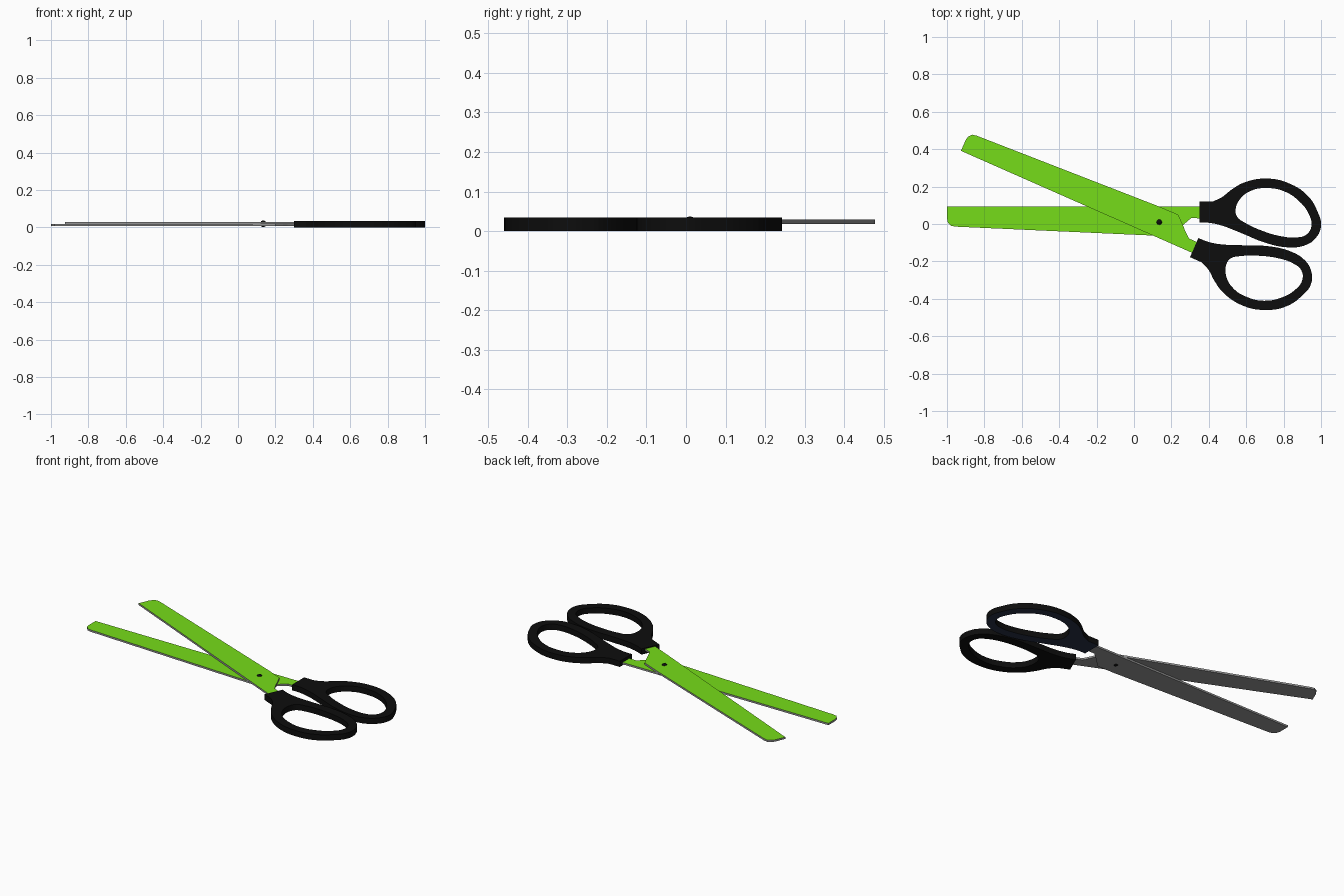
import bpy, bmesh
from math import radians
from mathutils import Matrix, Vector

if "Cube" in bpy.data.objects:
    bpy.data.objects.remove(bpy.data.objects["Cube"])


def material(name, rgb):
    m = bpy.data.materials.new(name)
    m.diffuse_color = (*rgb, 1)
    m.use_nodes = True
    m.node_tree.nodes["Principled BSDF"].inputs["Base Color"].default_value = m.diffuse_color
    return m


GREEN = material("green", (0.18, 0.72, 0.01))
STEEL = material("steel", (0.3, 0.3, 0.3))
BLACK = material("black", (0.004, 0.004, 0.004))
NAVY = material("navy", (0.02, 0.03, 0.06))

PIVOT = Vector((0.135, 0.01, 0))
HALF_A = Matrix.Identity(4)
# second half: mirrored, then swung open about the pivot
HALF_B = (Matrix.Translation(PIVOT + Vector((0.012, 0, 0)))
          @ Matrix.Rotation(radians(-23.8), 4, 'Z')
          @ Matrix.Diagonal((1, -1, 1, 1)) @ Matrix.Translation(-PIVOT))


def plate(name, outlines, z0, z1, place, top, side, bottom):
    """Extruded flat plate; each outline is (points, smooth, sharp indices)."""
    cu = bpy.data.curves.new(name, 'CURVE')
    cu.dimensions, cu.fill_mode = '2D', 'BOTH'
    cu.extrude = (z1 - z0) / 2
    for pts, smooth, sharp in outlines:
        sp = cu.splines.new('BEZIER')
        sp.bezier_points.add(len(pts) - 1)
        sp.use_cyclic_u = True
        sp.resolution_u = 5 if smooth else 1
        for i, (bp, (x, y)) in enumerate(zip(sp.bezier_points, pts)):
            bp.co = place @ Vector((x, y, 0))
            kind = 'AUTO' if smooth and i not in sharp else 'VECTOR'
            bp.handle_left_type = bp.handle_right_type = kind
    tmp = bpy.data.objects.new(name + "_curve", cu)
    bpy.context.collection.objects.link(tmp)
    bpy.context.view_layer.update()
    dg = bpy.context.evaluated_depsgraph_get()
    me = bpy.data.meshes.new_from_object(tmp.evaluated_get(dg))
    bpy.data.objects.remove(tmp)
    bm = bmesh.new()
    bm.from_mesh(me)
    bmesh.ops.remove_doubles(bm, verts=bm.verts, dist=1e-5)
    bmesh.ops.translate(bm, verts=bm.verts, vec=(0, 0, (z0 + z1) / 2))
    bmesh.ops.recalc_face_normals(bm, faces=bm.faces)
    for f in bm.faces:
        f.smooth = False
        f.material_index = 0 if f.normal.z > .5 else 2 if f.normal.z < -.5 else 1
    bm.to_mesh(me)
    bm.free()
    me.materials.clear()
    for m in (top, side, bottom):
        me.materials.append(m)
    # clearing slots resets indices, so set them again
    for p in me.polygons:
        p.material_index = 0 if p.normal.z > .5 else 2 if p.normal.z < -.5 else 1
    ob = bpy.data.objects.new(name, me)
    bpy.context.collection.objects.link(ob)
    return ob


# profiles
blade = [(-1, .094), (.43, .094), (.43, .03), (.305, .031), (.265, -.003),
         (.241, -.027), (.2, -.063), (.085, -.061), (-.957, -.014),
         (-.98, -.009), (-.995, .008), (-1, .03)]
grip = [(.35, .12), (.42, .12), (.468, .142), (.522, .184), (.59, .222),
        (.714, .243), (.832, .216), (.928, .152), (.981, .067), (1, -.01),
        (.97, -.077), (.912, -.115), (.826, -.125), (.714, -.104),
        (.565, -.045), (.468, -.008), (.404, .006), (.35, .008)]
hole = [(.543, .067), (.565, .131), (.629, .179), (.714, .192), (.805, .174),
        (.885, .12), (.933, .056), (.949, -.008), (.923, -.056),
        (.869, -.072), (.794, -.067), (.682, -.035), (.591, .008), (.554, .035)]

# blades and handles
for tag, place, z, under in (("lower", HALF_A, .006, NAVY), ("upper", HALF_B, .018, BLACK)):
    plate(tag + "_blade", [(blade, False, ())], z, z + .011, place, GREEN, STEEL, STEEL)
    plate(tag + "_handle", [(grip, True, (0, 1, 17)), (hole, True, ())],
          0, .034, place, BLACK, BLACK, under)

# pivot rivet
bpy.ops.mesh.primitive_uv_sphere_add(segments=20, ring_count=10, radius=1,
                                     location=(PIVOT.x, PIVOT.y, .019))
rivet = bpy.context.object
rivet.name = "pivot_rivet"
rivet.scale = (.017, .017, .018)
rivet.data.materials.append(BLACK)
bpy.ops.object.shade_smooth_by_angle()
